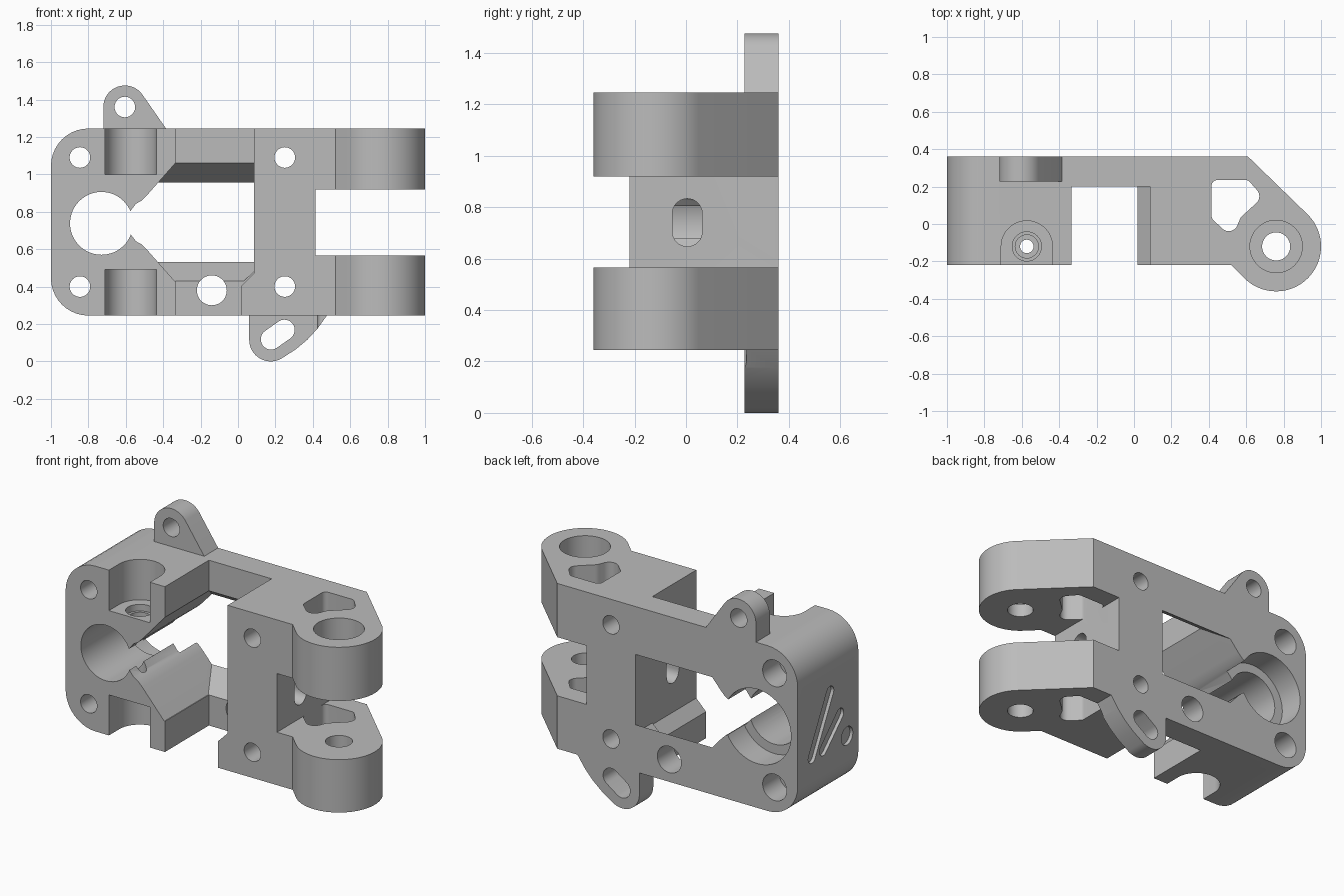
import bpy, bmesh
from math import pi, cos, sin, tan, atan2
from mathutils import Vector

old = bpy.data.objects.get("Cube")
if old:
    bpy.data.objects.remove(old)

grey = bpy.data.materials.new("light_grey")
grey.use_nodes = True
COLOUR = (0.5, 0.5, 0.5, 1)
grey.diffuse_color = COLOUR
grey.node_tree.nodes["Principled BSDF"].inputs["Base Color"].default_value = COLOUR


def arc(cx, cy, r, a0, a1, n):
    return [(cx + r * cos(a0 + (a1 - a0) * i / n), cy + r * sin(a0 + (a1 - a0) * i / n))
            for i in range(n + 1)]


def circle(cx, cy, r, n=48):
    return arc(cx, cy, r, 0, 2 * pi, n)[:-1]


def obround(p, q, r):
    a = atan2(q[1] - p[1], q[0] - p[0])
    return arc(*q, r, a - pi / 2, a + pi / 2, 16) + arc(*p, r, a + pi / 2, a + 3 * pi / 2, 16)


def rounded(corners, n=10):
    """Polygon from (u, v, radius) corners, each one filleted."""
    pts = []
    for i, (u, v, r) in enumerate(corners):
        p = Vector((u, v))
        if r == 0:
            pts.append((u, v))
            continue
        a = (Vector(corners[i - 1][:2]) - p).normalized()
        b = (Vector(corners[(i + 1) % len(corners)][:2]) - p).normalized()
        half = a.angle(b) / 2
        centre = p + (a + b).normalized() * (r / sin(half))
        s = p + a * (r / tan(half)) - centre
        e = p + b * (r / tan(half)) - centre
        a0 = atan2(s.y, s.x)
        turn = (atan2(e.y, e.x) - a0 + pi) % (2 * pi) - pi
        pts += arc(centre.x, centre.y, r, a0, a0 + turn, n)
    return pts


def prism(name, pts, axis, lo, hi):
    """Extrude a profile along an axis; the profile lies in the other two."""
    place = {"x": lambda u, v, w: (w, u, v),
             "y": lambda u, v, w: (u, w, v),
             "z": lambda u, v, w: (u, v, w)}[axis]
    bm = bmesh.new()
    rings = [[bm.verts.new(place(u, v, w)) for u, v in pts] for w in (lo, hi)]
    for ring in rings:
        bm.faces.new(ring)
    for i in range(len(pts)):
        bm.faces.new((rings[0][i - 1], rings[0][i], rings[1][i], rings[1][i - 1]))
    bmesh.ops.recalc_face_normals(bm, faces=bm.faces)
    mesh = bpy.data.meshes.new(name)
    bm.to_mesh(mesh)
    bm.free()
    mesh.materials.append(grey)
    ob = bpy.data.objects.new(name, mesh)
    bpy.context.collection.objects.link(ob)
    return ob


def combine(target, tool, operation):
    mod = target.modifiers.new(operation, "BOOLEAN")
    mod.operation, mod.object, mod.solver = operation, tool, "EXACT"
    bpy.context.view_layer.objects.active = target
    bpy.ops.object.modifier_apply(modifier=mod.name)
    bpy.data.objects.remove(tool)


def cut(pts, axis, lo, hi):
    combine(body, prism("cutter", pts, axis, lo, hi), "DIFFERENCE")


def box(u0, v0, u1, v1):
    return [(u0, v0), (u1, v0), (u1, v1), (u0, v1)]


BOTTOM, TOP, MID = 0.245, 1.245, 0.745
FRONT, BACK = -0.22, 0.36
PIN = (0.76, -0.12)

# Main block: plan outline with the hinge knuckle, corners rounded on one end
plan = [(-1, BACK), (-1, FRONT), (0.52, FRONT)]
plan += arc(*PIN, 0.24, -0.75 * pi, 0.25 * pi, 40) + [(0.61, BACK)]
body = prism("hinge_bracket", plan, "z", BOTTOM, TOP)
side = rounded([(-1, BOTTOM, 0.2), (1.2, BOTTOM, 0), (1.2, TOP, 0), (-1, TOP, 0.2)])
combine(body, prism("side_shape", side, "y", -0.6, 0.6), "INTERSECT")

# Mounting ears flush with the back
top_ear = [(-0.72, 1.15)] + arc(-0.605, 1.36, 0.115, pi, 0.2 * pi, 24) + [(-0.385, TOP), (-0.385, 1.15)]
combine(body, prism("top_ear", top_ear, "y", 0.227, BACK), "UNION")
low_ear = [(0.06, 0.33)] + arc(0.175, 0.115, 0.115, pi, 1.68 * pi, 24)
low_ear += [(0.31, 0.065), (0.37, 0.115), (0.425, 0.175), (0.475, BOTTOM), (0.475, 0.33)]
combine(body, prism("low_ear", low_ear, "y", 0.227, BACK), "UNION")
cut(circle(-0.605, 1.36, 0.055), "y", 0, 1)
cut(obround((0.177, 0.118), (0.248, 0.168), 0.055), "y", 0, 1)

# Gap between the two hinge arms
cut(box(0.415, 0.565, 1.2, 0.92), "y", -0.6, 0.6)

# Front bay, leaving thin bars at the back
bay = [(-0.335, 0), (0.02, 0), (0.02, 0.405), (0.085, 0.47), (0.085, 1.4), (-0.335, 1.4)]
cut(bay, "y", -0.6, 0.2)

# Central window narrowing to the clamp neck, with sloped sills
upper = [(-0.335, 1.06), (-0.485, 0.89), (-0.515, 0.86), (-0.545, 0.843), (-0.575, 0.805), (-0.61, 0.78)]
lower = [(x, 2 * MID - z - 0.005) for x, z in reversed(upper)]
window = prism("window", upper + lower + [(0.03, 0.43), (0.085, 0.48), (0.085, 1.06)], "y", -0.5, 0.5)
sills = [(-0.6, 0.43), (0.2, 0.43), (0.376, 0.54), (0.376, 0.945), (0.2, 1.06), (-0.6, 1.06)]
combine(window, prism("sills", sills, "x", -0.8, 0.3), "INTERSECT")
combine(body, window, "DIFFERENCE")

# Round clamp bore with a wider seat at the back
cut(circle(-0.73, 0.738, 0.168, 64), "y", -0.6, 0.6)
cut(circle(-0.73, 0.738, 0.225, 64), "y", 0.2, 0.6)

# Bolt holes from front to back
for z in (0.4, 1.09):
    for x in (-0.845, 0.25):
        cut(circle(x, z, 0.055), "y", -0.6, 0.6)
    cut(circle(-0.845, z, 0.08), "y", 0.2, 0.6)
cut(circle(-0.14, 0.38, 0.08), "y", -0.6, 0.6)

# Clamp screw pockets, above and below
pocket = arc(-0.573, -0.12, 0.137, 0, pi, 32) + [(-0.71, -0.5), (-0.436, -0.5)]
for sign in (-1, 1):
    def span(a, b):
        return sorted((MID + sign * a, MID + sign * b))
    cut(pocket, "z", *span(0.255, 0.8))
    cut(circle(-0.573, -0.12, 0.078), "z", *span(0.215, 0.4))
    cut(circle(-0.573, -0.12, 0.062), "z", *span(0.17, 0.4))
    cut(circle(-0.573, -0.12, 0.036), "z", *span(0.0, 0.4))

# Hinge pin hole and lightening holes in the arms
cut(circle(*PIN, 0.075), "z", 0, 2)
cut(circle(*PIN, 0.14), "z", 1.0, 2)
relief = rounded([(0.415, 0.235, 0.03), (0.61, 0.235, 0.03), (0.69, 0.145, 0.05),
                  (0.57, 0.035, 0.06), (0.525, -0.075, 0.05), (0.415, 0.03, 0.03)])
cut(relief, "z", 0, 2)

# Cross slot through the middle post
cut(obround((0.005, 0.705), (0.005, 0.775), 0.058), "x", 0.0, 0.6)

# Shallow engraved marks on the rounded end
cut(obround((0.225, 0.57), (0.05, 0.9), 0.035), "x", -1.2, -0.98)
cut(obround((0.115, 0.575), (-0.045, 0.73), 0.035), "x", -1.2, -0.98)
cut(circle(-0.112, 0.573, 0.055), "x", -1.2, -0.98)

# Smooth curved walls, crisp edges
bpy.ops.object.select_all(action="DESELECT")
body.select_set(True)
bpy.context.view_layer.objects.active = body
bpy.ops.object.shade_smooth_by_angle(angle=pi / 7)
